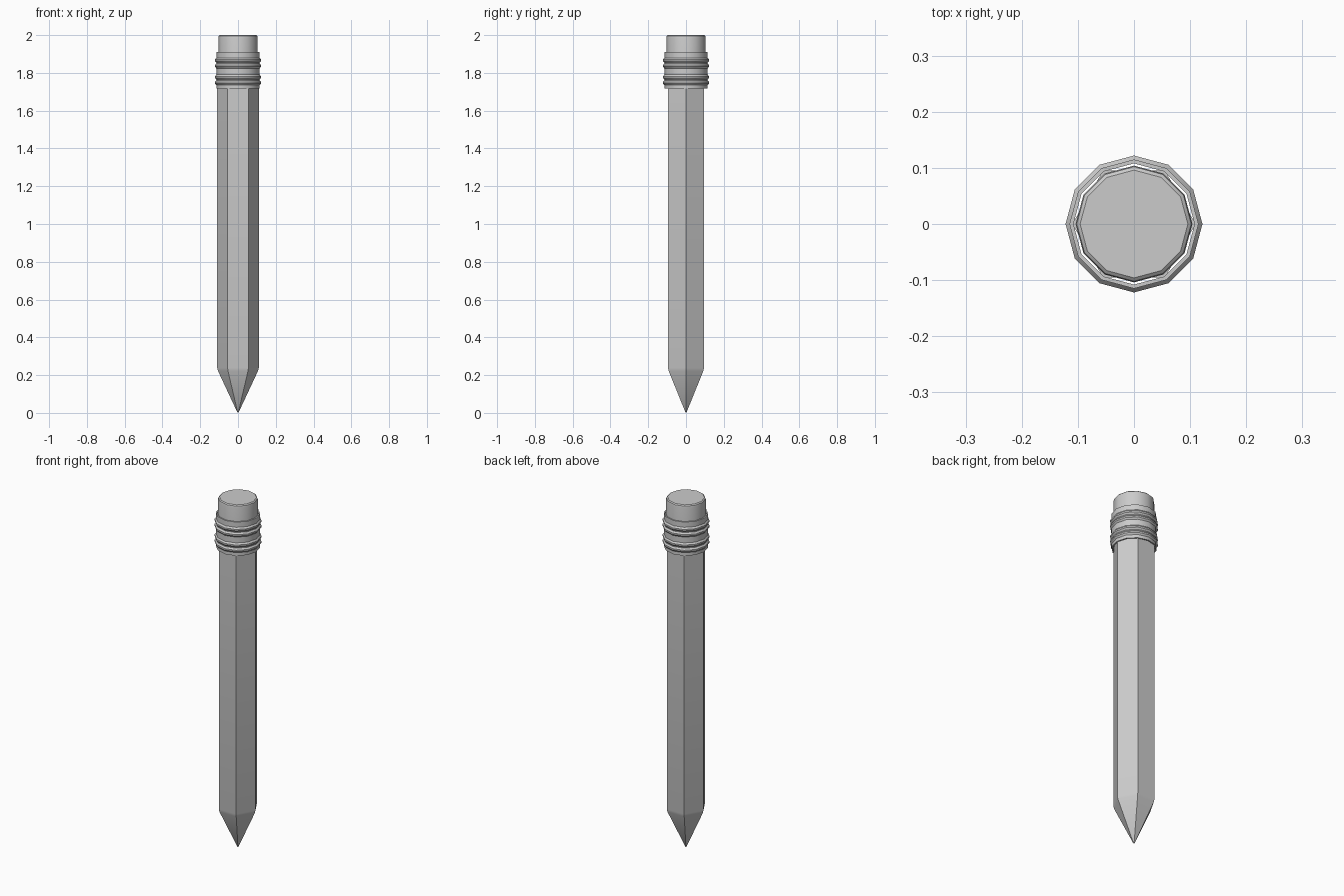
import bpy, bmesh, math

cube = bpy.data.objects.get("Cube")
if cube:
    bpy.data.objects.remove(cube, do_unlink=True)

# One plain grey for the whole pencil
grey = bpy.data.materials.new("plain grey")
grey.use_nodes = True
colour = (0.6, 0.6, 0.6, 1)
grey.diffuse_color = colour
grey.node_tree.nodes["Principled BSDF"].inputs["Base Color"].default_value = colour


def lathe(name, profile, sides, smooth_angle, closed=False):
    """Spin (radius, height) points around z; zero radius makes a pole."""
    bm = bmesh.new()
    rings = []
    for r, z in profile:
        steps = sides if r else 1
        rings.append([bm.verts.new((r * math.cos(math.tau * i / sides),
                                    r * math.sin(math.tau * i / sides), z))
                      for i in range(steps)])
    pairs = list(zip(rings, rings[1:]))
    if closed:
        pairs.append((rings[-1], rings[0]))
    for a, b in pairs:
        for i in range(sides):
            j = (i + 1) % sides
            corners = [a[i % len(a)], a[j % len(a)], b[j % len(b)], b[i % len(b)]]
            bm.faces.new(list(dict.fromkeys(corners)))
    # Cap open ends with flat polygons
    if not closed:
        for ring in (rings[0], rings[-1]):
            if len(ring) > 1:
                bm.faces.new(ring)
    bmesh.ops.recalc_face_normals(bm, faces=bm.faces)
    mesh = bpy.data.meshes.new(name)
    bm.to_mesh(mesh)
    bm.free()
    mesh.materials.append(grey)
    obj = bpy.data.objects.new(name, mesh)
    bpy.context.collection.objects.link(obj)
    bpy.ops.object.select_all(action='DESELECT')
    obj.select_set(True)
    bpy.context.view_layer.objects.active = obj
    bpy.ops.object.shade_smooth_by_angle(angle=math.radians(smooth_angle))
    return obj


# Hexagonal shaft with sharpened tip
lathe("shaft", [(0, 0), (0.004, 0.004), (0.106, 0.222), (0.11, 0.238), (0.11, 1.8)], 6, 40)

# Metal band: two pairs of raised rings between plain collars
band = [(0.115, 1.717)]
for ridge in (1.748, 1.778, 1.837, 1.867):
    band += [(0.115, ridge - 0.013), (0.122, ridge - 0.004),
             (0.122, ridge + 0.004), (0.115, ridge + 0.013)]
band += [(0.115, 1.91), (0.108, 1.91), (0.108, 1.717)]
lathe("metal_band", band, 12, 36, closed=True)

# Eraser with softened top rim
lathe("eraser", [(0.104, 1.74), (0.104, 1.985), (0.102, 1.995), (0.096, 2.0)], 12, 36)
